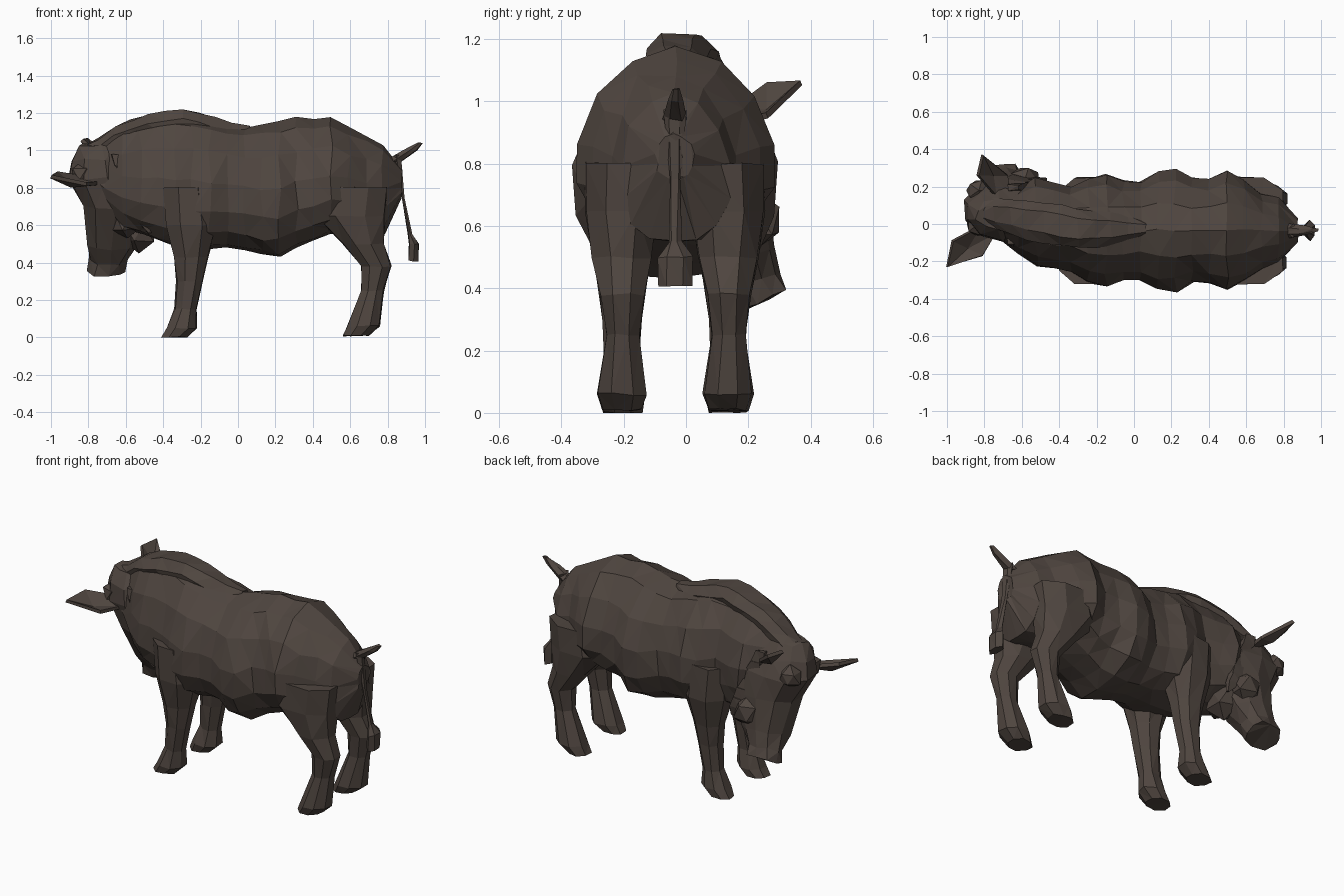
import bpy, bmesh, math, random
from mathutils import Vector

random.seed(4)
if "Cube" in bpy.data.objects:
    bpy.data.objects.remove(bpy.data.objects["Cube"])

hide = bpy.data.materials.new("dark brown hide")
hide.use_nodes = True
colour = (.078, .06, .05, 1)
hide.diffuse_color = colour
hide.node_tree.nodes["Principled BSDF"].inputs["Base Color"].default_value = colour

SPINE = -.035   # the spine lies slightly off centre
SIDES = {"left": 1, "right": -1}


def finish(name, bm):
    """Turn a bmesh into a flat-shaded object with the hide material."""
    bmesh.ops.recalc_face_normals(bm, faces=bm.faces)
    mesh = bpy.data.meshes.new(name)
    bm.to_mesh(mesh)
    bm.free()
    mesh.materials.append(hide)
    obj = bpy.data.objects.new(name, mesh)
    bpy.context.collection.objects.link(obj)
    return obj


def skin(name, rings, rough):
    """Join rings of points into a closed, slightly uneven faceted tube."""
    bm = bmesh.new()
    loops = []
    for ring in rings:
        loop = []
        for point in ring:
            shake = Vector([random.uniform(-rough, rough) for axis in range(3)])
            place = Vector(point) + shake
            place.z = max(place.z, 0)
            loop.append(bm.verts.new(place))
        loops.append(loop)
    for lower, upper in zip(loops, loops[1:]):
        for i in range(len(lower)):
            bm.faces.new((lower[i - 1], lower[i], upper[i], upper[i - 1]))
    bm.faces.new(loops[0])
    bm.faces.new(loops[-1])
    bmesh.ops.triangulate(bm, faces=bm.faces)
    return finish(name, bm)


def oval(z, x, y, depth, width, tilt=0, sides=8):
    """Level ring of points, optionally rising towards one side."""
    ring = []
    for i in range(sides):
        angle = math.tau * (i + .5) / sides
        across = width * math.sin(angle) * 1.05
        ring.append((x + depth * math.cos(angle) * 1.05, y + across, z + tilt * across))
    return ring


def limb(name, rows, y, flatness, sides=8):
    """Tube through rows of height, position along the body and radius."""
    rings = [oval(z, x, y, r, min(r * flatness, .12), sides=sides) for z, x, r in rows]
    return skin(name, rings, .005)


def along(points, x):
    """Height of a profile at x, eased between its points."""
    if x <= points[0][0]:
        return points[0][1]
    for (xa, za), (xb, zb) in zip(points, points[1:]):
        if x <= xb:
            return za + (zb - za) * (x - xa) / (xb - xa)
    return points[-1][1]


# Profiles of the trunk from neck to rump
BACK = [(-.8, 1), (-.7, 1.09), (-.5, 1.16), (-.3, 1.19), (.05, 1.12),
        (.3, 1.17), (.5, 1.17), (.8, 1.02), (.87, .9)]
BELLY = [(-.8, .8), (-.6, .57), (-.3, .48), (0, .47), (.2, .42),
         (.5, .55), (.8, .55), (.87, .75)]
FLANK = [(-.8, .1), (-.5, .23), (-.2, .28), (.2, .31), (.5, .3), (.8, .18), (.87, .06)]


def centre_line(x):
    """The neck bends to one side ahead of the shoulders."""
    return SPINE + max(0, -x - .3) * .18


def trunk_ring(x, sides=14):
    top, low = along(BACK, x), along(BELLY, x)
    half = along(FLANK, x)
    # Shoulder, ribs and haunch swell in turn along the flank
    half += .1 * half * math.cos(math.tau * (x - .18) / .36)
    ring = []
    for i in range(sides):
        angle = math.tau * i / sides
        rise = (1 + math.cos(angle)) / 2 - .1 * math.sin(angle) ** 2
        ring.append((x, centre_line(x) + half * math.sin(angle), low + rise * (top - low)))
    return ring


COUNT = 19
START, END = -.8, .87
skin("trunk", [trunk_ring(START + (END - START) * i / (COUNT - 1)) for i in range(COUNT)], .01)

# Mane: raised ridge following the back from the brow to the waist
ridge = []
for i in range(11):
    t = i / 10
    x = -.84 + .9 * t
    swell = math.sin(math.pi * (.1 + .85 * t))
    half = .11 * math.sqrt(swell)
    crest = along(BACK, x) + .03 * swell
    y = centre_line(x) + .01
    ridge.append([(x, y + half * side, crest - drop) for side, drop in
                  ((-.5, 0), (.5, 0), (1, .05), (.8, .12), (-.8, .12), (-1, .05))])
skin("mane", ridge, .007)

# Head: lowered and turned to one side, ending in a slanted snout
HEAD = [(1.03, -.72, .05, .12, .08), (.95, -.72, .06, .17, .13), (.85, -.7, .08, .2, .16),
        (.7, -.65, .1, .18, .16), (.5, -.67, .18, .13, .1),
        (.42, -.69, .22, .1, .08), (.36, -.7, .25, .1, .075)]
skin("head", [oval(*row, tilt=max(0, .8 - row[0]), sides=10) for row in HEAD], .01)

# Legs: bulky at the top, narrow at the shank, with the hoof reaching forward
FORELEG = [(.8, -.27, .13), (.6, -.25, .14), (.43, -.25, .09), (.3, -.26, .07),
           (.15, -.28, .06), (.05, -.3, .08), (0, -.34, .07)]
HINDLEG = [(.8, .62, .18), (.65, .6, .19), (.5, .67, .11), (.38, .74, .08),
           (.25, .72, .06), (.06, .67, .09), (.01, .63, .07)]
for side, sign in SIDES.items():
    for kind, rows in (("front", FORELEG), ("hind", HINDLEG)):
        limb(f"{kind}_leg_{side}", rows, SPINE + sign * .17, .9)

# Tail: raised stub, and a thin strand ending in a tuft
limb("tail_stub", [(.94, .82, .06), (1, .92, .04), (1.04, .97, .02)], SPINE, .6, sides=6)
limb("tail_strand", [(.97, .85, .02), (.75, .88, .01), (.55, .92, .01),
                     (.5, .94, .03), (.41, .94, .03)], SPINE, 1.8, sides=6)


def ear(name, base, tip, spread):
    """Cupped leaf between base and tip, with a little thickness."""
    base, tip, spread = Vector(base), Vector(tip), Vector(spread)
    middle = (base + tip) / 2
    outline = (base + spread / 2, middle + spread, tip, middle - spread, base - spread / 2)
    bm = bmesh.new()
    rim = [bm.verts.new(point) for point in outline]
    hollow = bm.verts.new(middle - Vector((0, 0, .04)))
    for i in range(len(rim)):
        bm.faces.new((rim[i - 1], rim[i], hollow))
    thickness = finish(name, bm).modifiers.new("thickness", "SOLIDIFY")
    thickness.thickness = .02
    thickness.offset = 0


ear("ear_right", (-.7, .15, .95), (-.81, .37, 1.06), (.08, 0, -.05))
ear("ear_left", (-.78, -.03, .84), (-1, -.23, .86), (-.08, .04, .03))


def lump(name, place, radius):
    """Small uneven faceted swelling."""
    bm = bmesh.new()
    bmesh.ops.create_icosphere(bm, subdivisions=1, radius=radius)
    for vert in bm.verts:
        vert.co = vert.co * random.uniform(.85, 1.1) + Vector(place)
    finish(name, bm)


# Heavy brows, cheeks, throat and neck fur
for side, sign in SIDES.items():
    lump(f"brow_{side}", (-.83, .09 - sign * .09, .87), .07)
    lump(f"cheek_{side}", (-.59, .12 - sign * .1, .62), .1)
    for i in range(6):
        z = .62 + .06 * i
        x = -.52 - .025 * i
        y = .05 - sign * (.18 - .007 * i)
        limb(f"neck_tuft_{side}_{i}",
             [(z + .06, x, .04), (z, x + .02, .05), (z - .06, x + .05, .01)], y, .5, sides=4)
lump("throat", (-.53, .12, .56), .11)
